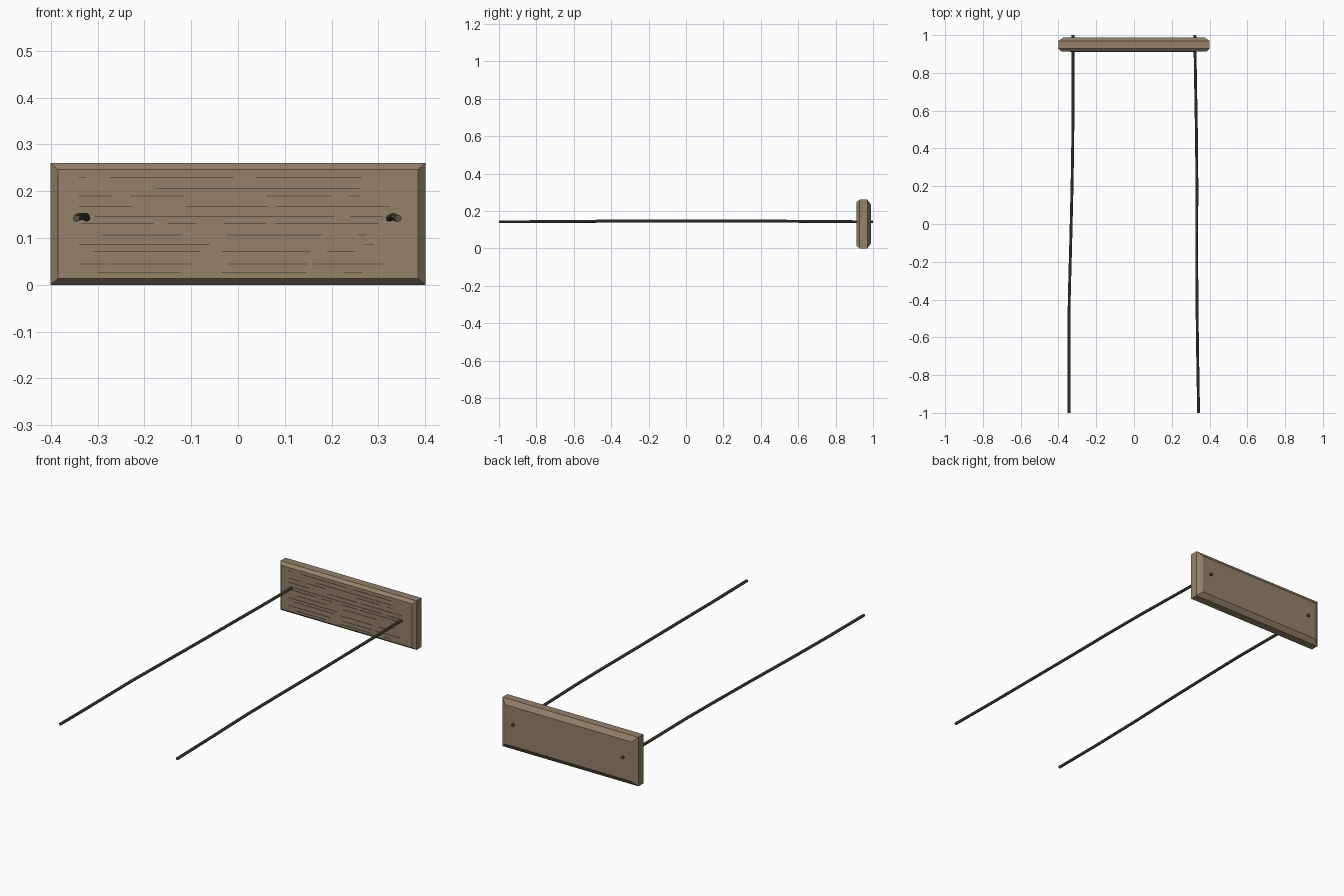
import bpy, bmesh
from mathutils import Vector

if "Cube" in bpy.data.objects:
    bpy.data.objects.remove(bpy.data.objects["Cube"])


def material(name, rgb):
    m = bpy.data.materials.new(name)
    m.diffuse_color = (*rgb, 1)
    m.use_nodes = True
    m.node_tree.nodes["Principled BSDF"].inputs["Base Color"].default_value = m.diffuse_color
    return m


def make_object(name, bm, mat):
    bmesh.ops.recalc_face_normals(bm, faces=bm.faces)
    mesh = bpy.data.meshes.new(name)
    bm.to_mesh(mesh)
    bm.free()
    mesh.materials.append(mat)
    ob = bpy.data.objects.new(name, mesh)
    bpy.context.collection.objects.link(ob)
    return ob


wood = material("wood", (0.30, 0.22, 0.14))
dark_wood = material("dark_wood", (0.12, 0.09, 0.06))
rope_mat = material("rope", (0.10, 0.09, 0.065))

# Seat board: rectangular loops along y, chamfered on front and back
bm = bmesh.new()
rings = []
for y, inset in ((0.912, 0.015), (0.928, 0), (0.97, 0), (0.988, 0.028)):
    x, z0, z1 = 0.4 - inset, inset * 0.9, 0.26 - inset * 0.9
    rings.append([bm.verts.new(p) for p in
                  ((-x, y, z0), (x, y, z0), (x, y, z1), (-x, y, z1))])
for a, b in zip(rings, rings[1:]):
    for i in range(4):
        j = (i + 1) % 4
        bm.faces.new((a[i], a[j], b[j], b[i]))
bm.faces.new(rings[0])
bm.faces.new(rings[-1])
make_object("seat_board", bm, wood)

# Wood grain: thin slivers on the front face, rows of (start, end) in x
grain = {
    0.229: ((-.34, -.325), (-.275, -.01), (.04, .265)),
    0.206: ((-.175, -.035), (-.035, .26)),
    0.190: ((-.34, -.27), (-.23, -.115), (.06, .20), (.235, .26)),
    0.167: ((-.34, -.225), (-.11, .065), (.08, .325)),
    0.146: ((-.305, -.12), (-.12, .05), (.05, .205), (.24, .31)),
    0.131: ((-.335, -.18), (-.15, -.09), (-.03, .06), (.08, .30)),
    0.107: ((-.29, -.12), (-.025, .18), (.255, .275)),
    0.086: ((-.34, -.06), (.27, .29)),
    0.071: ((-.31, -.08), (-.035, .155), (.19, .25)),
    0.045: ((-.34, -.275), (-.27, -.10), (-.02, .15), (.16, .31)),
    0.026: ((-.30, -.125), (-.035, .145), (.225, .265)),
}
bm = bmesh.new()
for z, spans in grain.items():
    for x0, x1 in spans:
        box = bmesh.ops.create_cube(bm, size=1)["verts"]
        bmesh.ops.scale(bm, vec=(x1 - x0, 0.003, 0.0022), verts=box)
        bmesh.ops.translate(bm, vec=((x0 + x1) / 2, 0.912, z), verts=box)
make_object("wood_grain", bm, dark_wood)


# Ropes: slightly wavering tubes that pass through the board
def rope(name, points, radius=0.0075):
    curve = bpy.data.curves.new(name, "CURVE")
    curve.dimensions = "3D"
    curve.bevel_depth = radius
    curve.bevel_resolution = 2
    curve.use_fill_caps = True
    spline = curve.splines.new("POLY")
    spline.points.add(len(points) - 1)
    for p, co in zip(spline.points, points):
        p.co = (*co, 1)
    curve.materials.append(rope_mat)
    ob = bpy.data.objects.new(name, curve)
    bpy.context.collection.objects.link(ob)
    bpy.ops.object.select_all(action="DESELECT")
    ob.select_set(True)
    bpy.context.view_layer.objects.active = ob
    bpy.ops.object.convert(target="MESH")
    bpy.ops.object.shade_smooth_by_angle()


rope("rope_left", [(-.345, -1, .142), (-.345, -.7, .142), (-.343, -.4, .145),
                   (-.335, -.1, .146), (-.328, .2, .146), (-.324, .45, .146),
                   (-.323, .7, .143), (-.323, 1, .142)])
rope("rope_right", [(.342, -1, .142), (.337, -.7, .143), (.333, -.4, .146),
                    (.332, -.1, .146), (.333, .2, .146), (.331, .45, .146),
                    (.325, .8, .143), (.322, 1, .142)])
